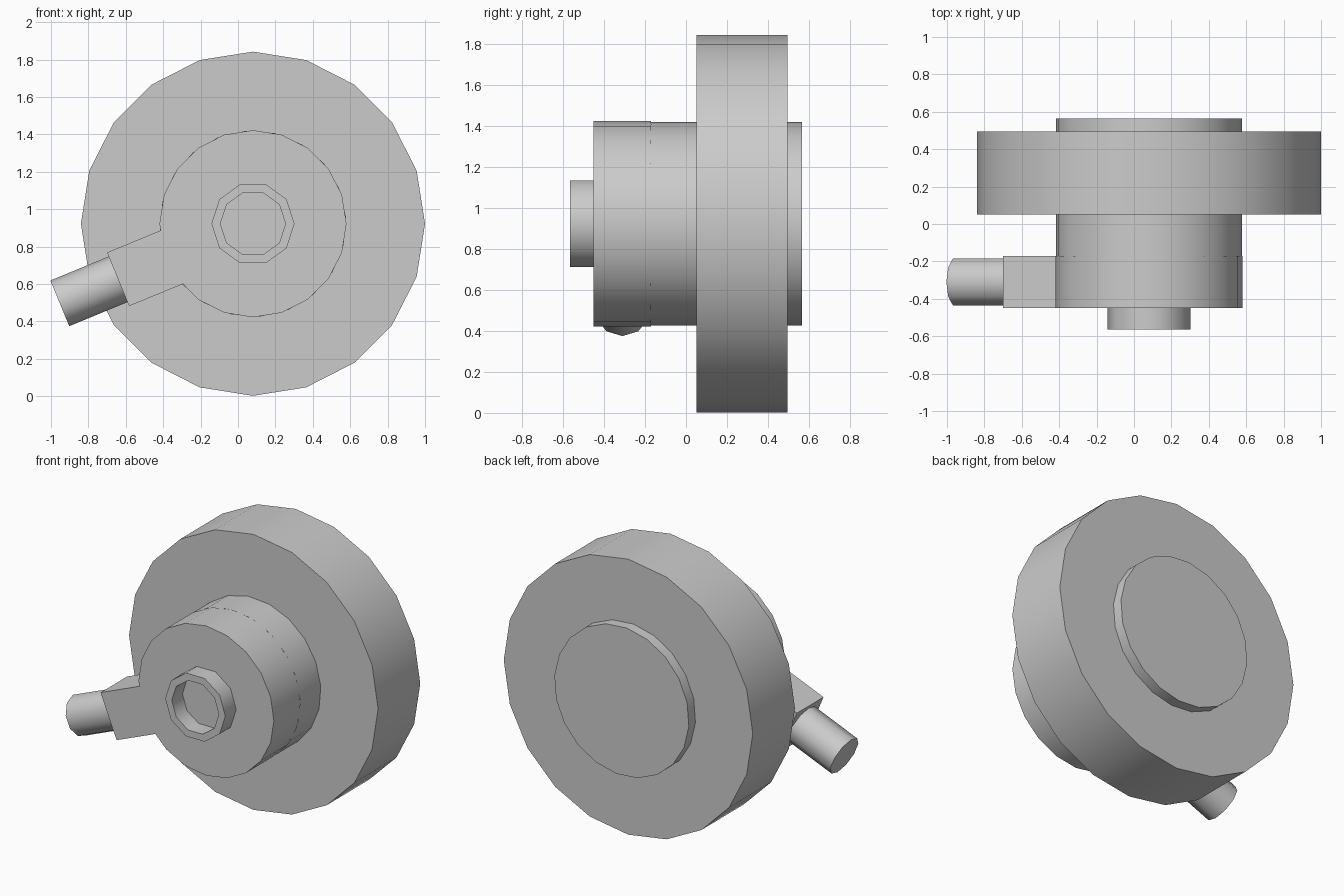
import bpy, bmesh
from math import cos, sin, radians, tau
from mathutils import Vector

if "Cube" in bpy.data.objects:
    bpy.data.objects.remove(bpy.data.objects["Cube"])

CX, CZ = 0.08, 0.922          # common axis of the round parts
ARM = radians(202.4)          # direction of the side arm


def finish(name, bm, angle=40):
    bmesh.ops.recalc_face_normals(bm, faces=bm.faces[:])
    me = bpy.data.meshes.new(name)
    bm.to_mesh(me)
    bm.free()
    ob = bpy.data.objects.new(name, me)
    bpy.context.collection.objects.link(ob)
    bpy.ops.object.select_all(action='DESELECT')
    ob.select_set(True)
    bpy.context.view_layer.objects.active = ob
    bpy.ops.object.shade_smooth_by_angle(angle=radians(angle))
    return ob


def circle(r, n, turn=0):
    return [(r * cos(tau * i / n + radians(turn)), r * sin(tau * i / n + radians(turn)))
            for i in range(n)]


def prism(points, y0, y1):
    """Extrude an outline in the x-z plane from y0 to y1; returns bmesh and front cap."""
    bm = bmesh.new()
    a = [bm.verts.new((CX + x, y0, CZ + z)) for x, z in points]
    b = [bm.verts.new((CX + x, y1, CZ + z)) for x, z in points]
    front = bm.faces.new(a)
    bm.faces.new(b[::-1])
    n = len(points)
    for i in range(n):
        bm.faces.new((a[i], b[i], b[(i + 1) % n], a[(i + 1) % n]))
    bmesh.ops.recalc_face_normals(bm, faces=bm.faces[:])
    return bm, front


# Large wheel and the shaft passing through it
finish("wheel", prism(circle(0.92, 20), 0.05, 0.495)[0])
finish("shaft", prism(circle(0.498, 20, 4.4), -0.17, 0.565)[0])

# Front collar with the flat arm growing out of it
u = Vector((cos(ARM), sin(ARM)))
v = Vector((-u.y, u.x))
arm = [tuple(u * d + v * w) for d, w in
       ((0.47, -0.155), (0.78, -0.155), (0.78, 0.155), (0.47, 0.155))]
rim = circle(0.5, 20)
finish("collar_with_arm", prism(rim[:11] + arm + rim[13:], -0.45, -0.17)[0])

# Hollow front ring
bm, front = prism(circle(0.222, 10), -0.565, -0.44)
bmesh.ops.inset_region(bm, faces=[front], thickness=0.046)
bmesh.ops.translate(bm, verts=bmesh.ops.extrude_face_region(bm, geom=[front])["geom"]
                    and front.verts[:], vec=(0, 0, 0))
bm.free()
bm = bmesh.new()
loops = [[bm.verts.new((CX + x, y, CZ + z)) for x, z in circle(r, 10)]
         for r, y in ((0.222, -0.44), (0.222, -0.565), (0.174, -0.565), (0.174, -0.452))]
for p, q in zip(loops, loops[1:]):
    for i in range(10):
        j = (i + 1) % 10
        bm.faces.new((p[i], p[j], q[j], q[i]))
bm.faces.new(loops[0])
bm.faces.new(loops[-1])
finish("front_ring", bm)

# Round pin at the end of the arm
bm = bmesh.new()
ends = [[bm.verts.new((CX + u.x * d + v.x * a, -0.31 + b, CZ + u.y * d + v.y * a))
         for a, b in circle(0.132, 10)] for d in (0.76, 1.117)]
for i in range(10):
    j = (i + 1) % 10
    bm.faces.new((ends[0][i], ends[0][j], ends[1][j], ends[1][i]))
for e in ends:
    bm.faces.new(e)
finish("arm_pin", bm)
